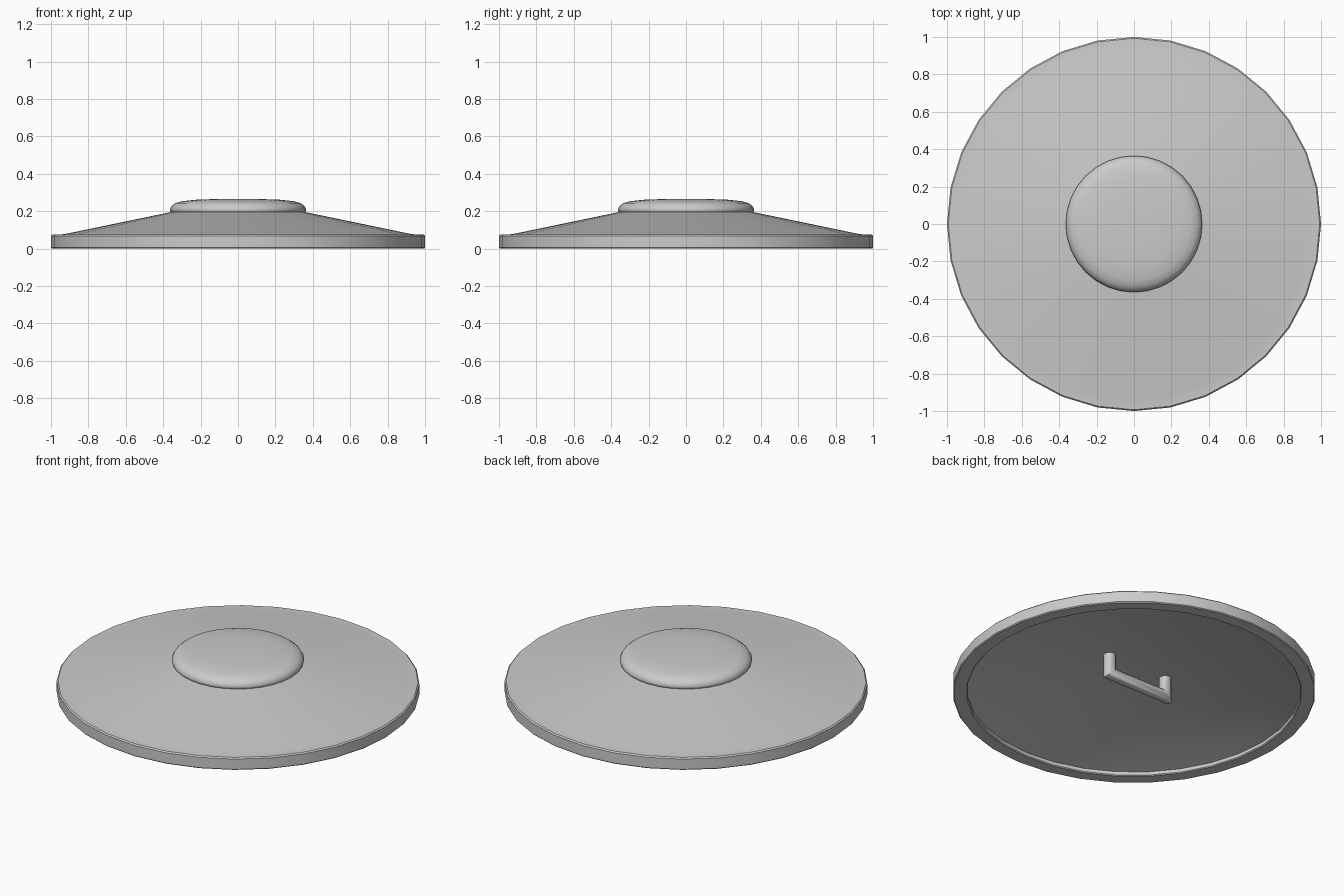
import bpy, bmesh
from math import cos, sin, pi, radians

if "Cube" in bpy.data.objects:
    bpy.data.objects.remove(bpy.data.objects["Cube"])


def finish(name, bm, angle):
    bmesh.ops.recalc_face_normals(bm, faces=bm.faces)
    me = bpy.data.meshes.new(name)
    bm.to_mesh(me)
    bm.free()
    ob = bpy.data.objects.new(name, me)
    bpy.context.collection.objects.link(ob)
    bpy.ops.object.select_all(action='DESELECT')
    ob.select_set(True)
    bpy.context.view_layer.objects.active = ob
    bpy.ops.object.shade_smooth_by_angle(angle=radians(angle))
    return ob


def bridge(bm, a, b):
    n = len(a)
    for i in range(n):
        j = (i + 1) % n
        bm.faces.new((a[i], a[j], b[j], b[i]))


def lathe(name, profile, sides=32, angle=40):
    """Turn (radius, z) points around z; both ends are capped flat."""
    bm = bmesh.new()
    rings = [[bm.verts.new((r * cos(2 * pi * i / sides), r * sin(2 * pi * i / sides), z))
              for i in range(sides)] for r, z in profile]
    for a, b in zip(rings, rings[1:]):
        bridge(bm, a, b)
    bm.faces.new(rings[0])
    bm.faces.new(rings[-1])
    return finish(name, bm, angle)


# Shield body: hollow cone with a thick rim
lathe("shield_body", [
    (0.37, 0.15), (0.92, 0.025), (0.92, 0.005), (0.925, 0.0),
    (0.995, 0.0), (1.0, 0.005), (1.0, 0.068), (0.993, 0.075),
    (0.93, 0.077), (0.36, 0.195)])

# Rounded boss in the middle of the front face
lathe("boss", [
    (0.35, 0.185), (0.362, 0.198), (0.365, 0.21), (0.355, 0.228),
    (0.335, 0.243), (0.30, 0.253), (0.23, 0.261), (0.12, 0.265), (0.03, 0.266)], angle=60)

# Grip on the underside: two posts and a bar with mitred corners
bm = bmesh.new()
X, Y, Z, R, N = 0.2, 0.03, 0.036, 0.034, 12


def grip_ring(side, corner):
    ring = []
    for i in range(N):
        a, b = R * cos(2 * pi * i / N), R * sin(2 * pi * i / N)
        ring.append(bm.verts.new((side * (X + a), Y + b, Z - a if corner else 0.165)))
    return ring


rings = [grip_ring(-1, False), grip_ring(-1, True), grip_ring(1, True), grip_ring(1, False)]
for a, b in zip(rings, rings[1:]):
    bridge(bm, a, b)
bm.faces.new(rings[0])
bm.faces.new(rings[-1])
finish("grip", bm, 40)
